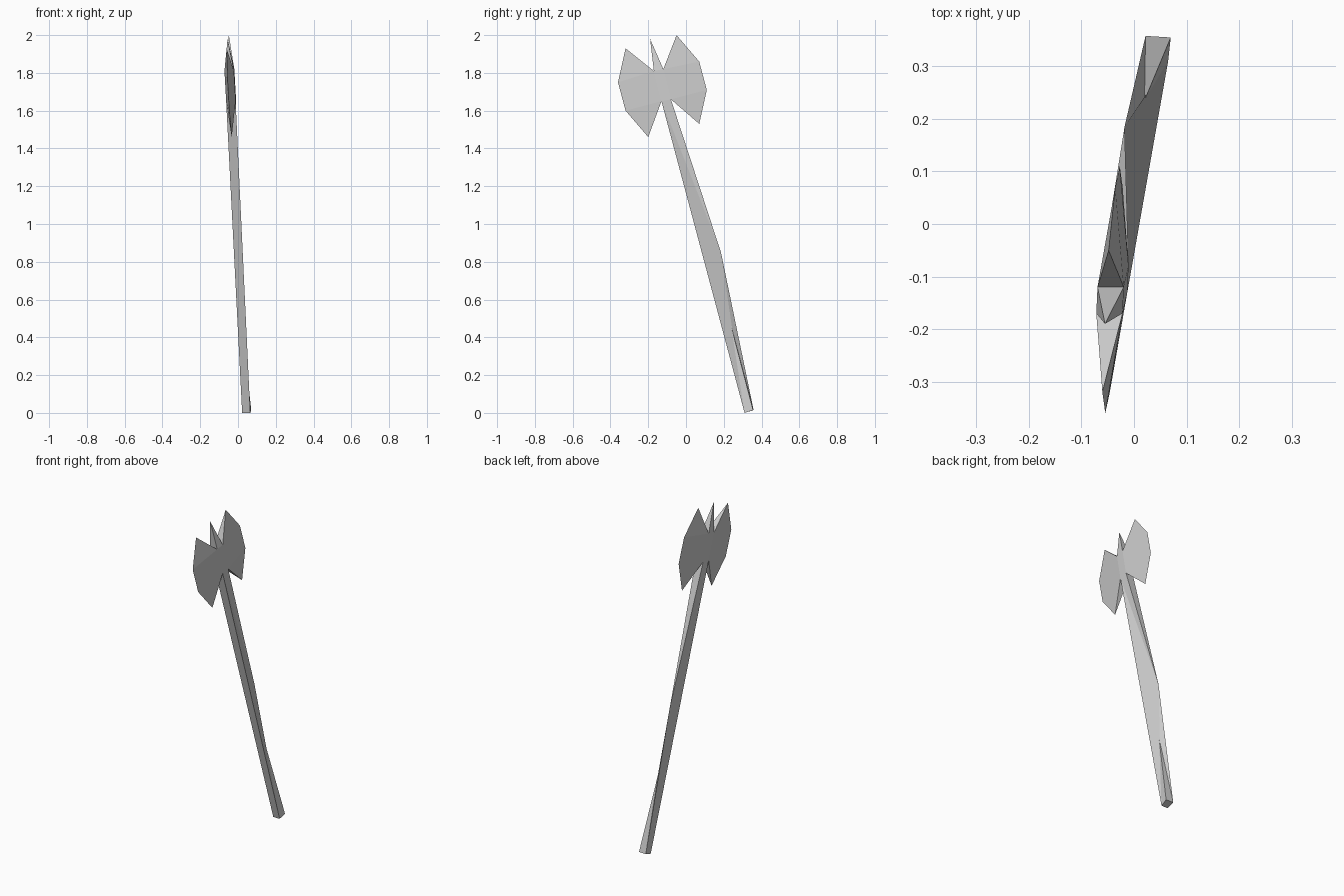
import bpy
import bmesh

cube = bpy.data.objects.get("Cube")
if cube:
    bpy.data.objects.remove(cube, do_unlink=True)

grey = bpy.data.materials.new("light grey")
grey.use_nodes = True
grey.diffuse_color = (0.6, 0.6, 0.6, 1)
grey.node_tree.nodes["Principled BSDF"].inputs["Base Color"].default_value = (0.6, 0.6, 0.6, 1)

HALF = 0.025  # half thickness of the head's core


def on_plane(point, side=0):
    """Place a (y, z) point on the leaning middle plane, or on one side of it."""
    y, z = point
    x = -0.042 + 0.055 * (y + 0.13) - 0.043 * (z - 1.75)
    return (x + side * HALF, y, z)


def finish(bm, name):
    bmesh.ops.remove_doubles(bm, verts=bm.verts, dist=0.0005)
    bmesh.ops.recalc_face_normals(bm, faces=bm.faces)
    mesh = bpy.data.meshes.new(name)
    bm.to_mesh(mesh)
    bm.free()
    mesh.materials.append(grey)
    obj = bpy.data.objects.new(name, mesh)
    bpy.context.collection.objects.link(obj)


def add_face(bm, *points):
    bm.faces.new([bm.verts.new(p) for p in points])


def wedge(bm, a, b, rim, middle):
    """Taper from the thick root a-b to a sharp rim."""
    edge = [on_plane(p) for p in rim]
    for side in (-1, 1):
        root_a, root_b = on_plane(a, side), on_plane(b, side)
        for i in range(len(edge) - 1):
            add_face(bm, root_a if i < middle else root_b, edge[i], edge[i + 1])
        add_face(bm, root_a, edge[middle], root_b)
    for root, tip in ((a, edge[0]), (b, edge[-1])):
        add_face(bm, on_plane(root, -1), on_plane(root, 1), tip)


# Head: a thick core with two blades and a top spike
core = top_front, top_back, low_back, low_front = [
    (-0.17, 1.81), (-0.12, 1.82), (-0.08, 1.66), (-0.13, 1.65)]
head = bmesh.new()
for s in (-1, 1):
    add_face(head, *[on_plane(p, s) for p in core])
wedge(head, top_back, low_back,
      [(-0.05, 2.0), (0.07, 1.86), (0.11, 1.71), (0.07, 1.53)], 2)
wedge(head, top_front, low_front,
      [(-0.32, 1.93), (-0.36, 1.75), (-0.32, 1.6), (-0.2, 1.46)], 1)
wedge(head, top_front, top_back, [(-0.19, 1.98)], 0)
finish(head, "axe_head")

# Handle: a leaning square shaft with a chipped back ridge
front_r, front_l = (0.022, 0.31, 0), (0.065, 0.31, 0)
back_r, back_l = (0.022, 0.358, 0.015), (0.07, 0.355, 0.015)
chip_low, chip_high = (0.02, 0.235, 0.475), (-0.018, 0.185, 0.85)
tip_fr, tip_fl = on_plane(low_front, -1), on_plane(low_front, 1)
tip_br, tip_bl = on_plane(low_back, -1), on_plane(low_back, 1)

shaft = bmesh.new()
for corners in (
        (front_r, front_l, back_l, back_r),
        (front_r, front_l, tip_fl, tip_fr),
        (tip_fr, tip_fl, tip_bl, tip_br),
        (front_r, back_r, chip_high),
        (front_r, chip_high, tip_fr),
        (tip_fr, chip_high, tip_br),
        (back_r, back_l, chip_low),
        (back_r, chip_low, chip_high),
        (chip_high, tip_bl, tip_br),
        (front_l, back_l, chip_low),
        (front_l, chip_low, chip_high),
        (front_l, chip_high, tip_fl),
        (tip_fl, chip_high, tip_bl)):
    add_face(shaft, *corners)
finish(shaft, "handle")
